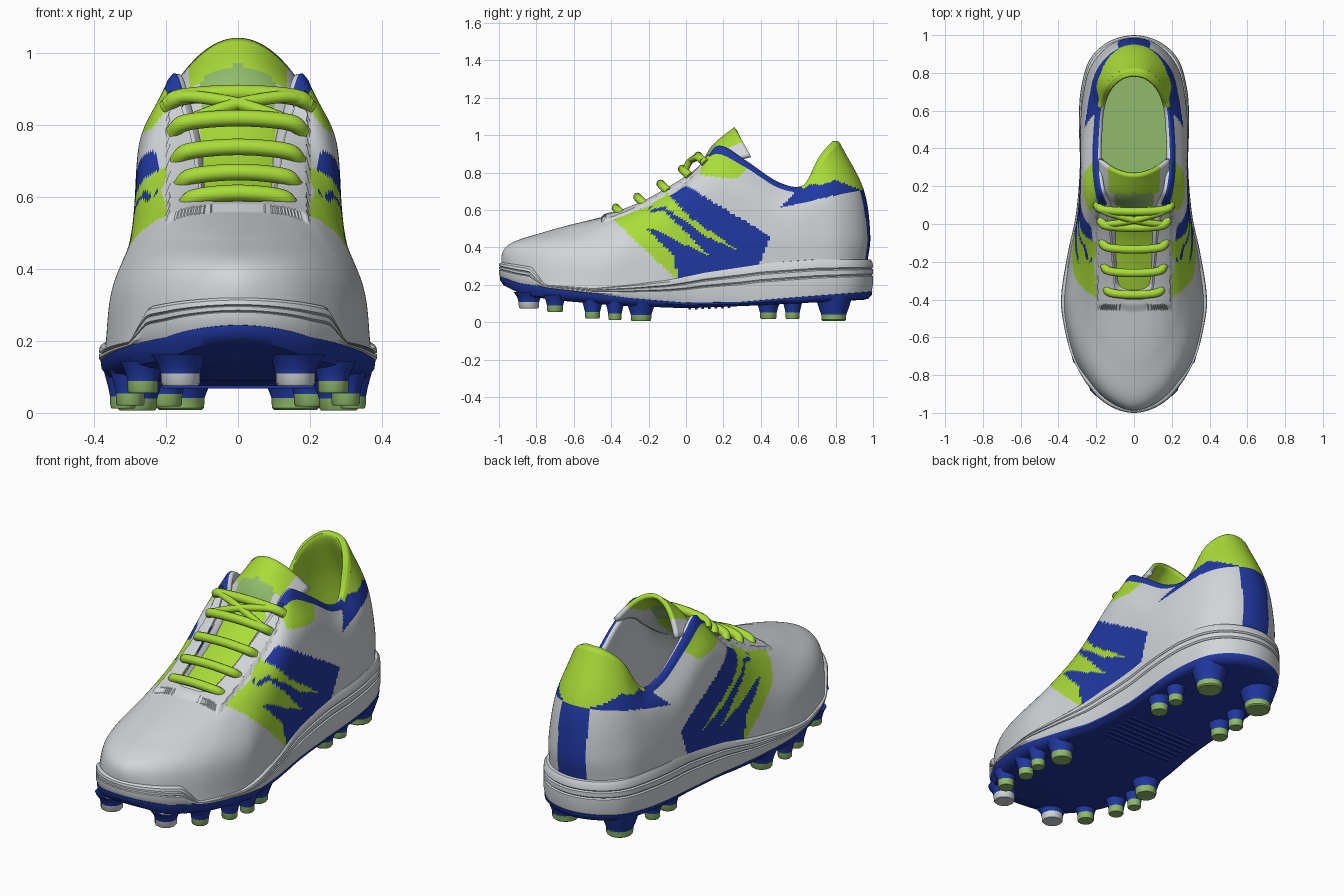
import bpy
import bmesh
from math import sin, cos, tau
from mathutils import Vector as V

if "Cube" in bpy.data.objects:
    bpy.data.objects.remove(bpy.data.objects["Cube"])


def material(name, rgb):
    m = bpy.data.materials.new(name)
    m.use_nodes = True
    m.diffuse_color = (*rgb, 1)
    bsdf = m.node_tree.nodes["Principled BSDF"]
    bsdf.inputs["Base Color"].default_value = (*rgb, 1)
    bsdf.inputs["Roughness"].default_value = 0.6
    return m


GREY, BLUE, LIME, PALE = range(4)
MATS = [material("light grey", (0.64, 0.67, 0.69)), material("royal blue", (0.015, 0.04, 0.36)),
        material("lime green", (0.4, 0.72, 0.04)), material("pale green", (0.28, 0.5, 0.15))]


def spline(pts, steps, mirrored=False):
    """Smooth curve through points; mirrored ends cross x = 0 squarely."""
    flip = lambda p: V((-p.x, p.y, p.z))
    p = [V(q) for q in pts]
    p = [flip(p[1]) if mirrored else p[0] * 2 - p[1]] + p + [flip(p[-2]) if mirrored else p[-1] * 2 - p[-2]]
    out = []
    for a, b, c, d in zip(p, p[1:], p[2:], p[3:]):
        for i in range(steps):
            t = i / steps
            out.append(0.5 * (2 * b + (c - a) * t + (2 * a - 5 * b + 4 * c - d) * t * t
                              + (3 * b - a - 3 * c + d) * t ** 3))
    return out + [p[-2]]


def full_loop(half):
    return half + [V((-p.x, p.y, p.z)) for p in half[-2:0:-1]]


def interp(y, table):
    for (a, u), (b, v) in zip(table, table[1:]):
        if y <= b:
            return u + (v - u) * max(0, (y - a) / (b - a))
    return table[-1][1]


def inside(y, z, poly):
    hit = False
    for (a, b), (c, d) in zip(poly, poly[1:] + poly[:1]):
        if (b > z) != (d > z) and y < (c - a) * (z - b) / (d - b) + a:
            hit = not hit
    return hit


def loft(name, rings, rule, closed=True, cap=False, angle=0.7):
    """Skin equal rings; rule(center, row) gives the colour of a face."""
    bm = bmesh.new()
    grid = [[bm.verts.new(p) for p in r] for r in rings]
    n = len(rings[0])
    for j in range(len(grid) - 1):
        for i in range(n if closed else n - 1):
            k = (i + 1) % n
            f = bm.faces.new((grid[j][i], grid[j][k], grid[j + 1][k], grid[j + 1][i]))
            f.material_index = rule(f.calc_center_median(), j)
    if cap:
        r = grid[-1]
        for i in range(n // 2):
            f = bm.faces.new(list(dict.fromkeys((r[i], r[i + 1], r[(n - i - 1) % n], r[(n - i) % n]))))
            f.material_index = rule(f.calc_center_median(), len(grid))
    bmesh.ops.recalc_face_normals(bm, faces=bm.faces)
    me = bpy.data.meshes.new(name)
    bm.to_mesh(me)
    bm.free()
    for m in MATS:
        me.materials.append(m)
    ob = bpy.data.objects.new(name, me)
    bpy.context.collection.objects.link(ob)
    bpy.ops.object.select_all(action="DESELECT")
    ob.select_set(True)
    bpy.context.view_layer.objects.active = ob
    bpy.ops.object.shade_smooth_by_angle(angle=angle)
    return ob


# Control rings of the upper, toe to heel along the left half
base = [(0, -.985, .24), (.13, -.95, .23), (.23, -.86, .2), (.32, -.7, .18), (.37, -.45, .17),
        (.345, -.2, .2), (.3, .05, .25), (.28, .28, .29), (.28, .5, .31), (.27, .68, .32),
        (.23, .83, .32), (.13, .935, .32), (0, .97, .32)]
low = [(0, -.965, .4), (.12, -.915, .4), (.22, -.81, .39), (.3, -.65, .37), (.345, -.42, .36),
       (.32, -.2, .4), (.295, .05, .44), (.285, .28, .47), (.285, .5, .47), (.268, .68, .47),
       (.228, .83, .47), (.13, .945, .47), (0, .985, .47)]
high = [(0, -.75, .485), (.09, -.72, .485), (.17, -.62, .49), (.225, -.5, .495), (.25, -.33, .53),
        (.26, -.14, .6), (.272, .08, .72), (.275, .24, .74), (.265, .48, .62), (.245, .67, .63),
        (.2, .81, .68), (.115, .91, .7), (0, .95, .71)]
top = [(0, -.4, .575), (.07, -.39, .575), (.1, -.34, .59), (.115, -.2, .65), (.13, -.03, .75),
       (.155, .08, .83), (.19, .17, .93), (.21, .32, .85), (.205, .5, .735), (.19, .64, .72),
       (.15, .74, .87), (.08, .805, .94), (0, .825, .955)]

# Painted side panels in side profile (y, z)
lime_panel = [(-.39, .55), (-.2, .62), (-.1, .69), (.1, .5), (-.02, .2)]
blue_panel = [(-.2, .61), (0, .73), (.45, .46), (.39, .3), (.18, .25), (-.03, .2), (-.07, .36),
              (-.22, .51), (-.1, .47)]
claws = [[(-.2, .6), (-.1, .69), (.02, .56), (.14, .48), (.27, .39), (.1, .46), (-.02, .55), (-.12, .62)],
         [(-.22, .58), (-.12, .6), (.02, .46), (.12, .36), (-.04, .43), (-.22, .52)]]
eyelet_tab = [(.07, .79), (.12, .94), (.35, .84), (.28, .77), (.2, .77)]
heel_tab = [(.66, .74), (.72, .735), (.8, .76), (.93, .71), (1.1, .71), (1.1, 1.1), (.6, 1.1)]
ankle_patch = [(.5, .61), (.93, .71), (.93, .79), (.7, .9), (.5, .76), (.58, .69)]
ROWS = 20


def upper_colour(c, row):
    y, z = c.y, c.z
    if inside(y, z, heel_tab):
        return LIME
    if row >= 3 * ROWS - 3 and .1 < y < .68:
        return BLUE
    if inside(y, z, eyelet_tab):
        return LIME
    if inside(y, z, ankle_patch) or (y > .85 and abs(c.x) < .085):
        return BLUE
    if abs(c.x) > .19:
        if any(inside(y, z, p) for p in claws):
            return LIME
        if inside(y, z, blue_panel):
            return BLUE
        if inside(y, z, lime_panel):
            return LIME
    return GREY


# Upper, with the raised lace stay around the throat
columns = [spline(col, ROWS) for col in zip(*[spline(r, 16, True) for r in (base, low, high, top)])]
for p in (p for col in columns for p in col):
    if p.x < .195 and -.44 < p.y < .12 and p.z > .5:
        p.z += .014
loft("upper", [full_loop(list(r)) for r in zip(*columns)], upper_colour)


# Padded collar and lining, rolling in from the top edge
def shrink(ring, s, dz, flat=None):
    return [V((x * s, .35 + (y - .35) * (s + 1) / 2, z + dz if flat is None else flat)) for x, y, z in ring]


def lining_colour(c, row):
    if c.y > .62 and c.z > .45:
        return LIME
    return BLUE if row < 7 and c.y > .1 else GREY


inner = [top, shrink(top, .92, .014), shrink(top, .82, -.02), shrink(high, .74, -.04), shrink(low, .78, 0, .29)]
cols = [spline(col, 6) for col in zip(*[spline(r, 8, True) for r in inner])]
loft("collar_lining", [full_loop(list(r)) for r in zip(*cols)], lining_colour)
foot = full_loop(spline(shrink(low, .8, 0, .34), 6, True))
loft("insole", [[p - V((0, 0, .04)) for p in foot], foot], lambda c, r: PALE, cap=True)

# Midsole and outsole follow one footprint
footprint = spline([(0, -1, 0), (.12, -.968, 0), (.225, -.88, 0), (.325, -.71, 0), (.378, -.5, 0),
                    (.384, -.36, 0), (.35, -.15, 0), (.308, .05, 0), (.287, .3, 0), (.292, .55, 0),
                    (.28, .72, 0), (.235, .87, 0), (.135, .965, 0), (0, 1, 0)], 10, True)
rim = [(-1, .32), (-.84, .295), (-.76, .2), (-.5, .18), (-.3, .2), (-.1, .225), (.1, .27), (.4, .315),
       (.7, .335), (1, .335)]
seam = [(-1, .24), (-.9, .205), (-.7, .175), (-.5, .15), (-.3, .125), (0, .1), (.3, .105), (.6, .13), (1, .16)]
ground = [(-1, .19), (-.9, .14), (-.7, .115), (-.4, .09), (0, .075), (.4, .09), (1, .12)]


def sole_ring(inset, a, b, t, dz=0):
    return full_loop([V((p.x * (1 - inset * 3), p.y * (1 - inset),
                         interp(p.y, a) * (1 - t) + interp(p.y, b) * t + dz)) for p in footprint])


steps = [(.02, -.05), (.008, 0), (0, .25), (0, .5), (.007, .53), (0, .57), (0, .7), (.007, .73),
         (0, .77), (.003, .92), (.012, 1), (.04, 1.02)]
loft("midsole", [sole_ring(d, seam, rim, t) for d, t in steps], lambda c, r: GREY, angle=.5)
loft("outsole", [sole_ring(d, seam, ground, t, dz) for d, t, dz in
                 ((.03, 0, .01), (.004, 0, .004), (.006, .3, 0), (.025, .85, 0), (.05, 1, 0))],
     lambda c, r: BLUE, cap=True)


# Ribs under the arch
def box_ring(y, w, h, z):
    return [V((sx * w, y + sy * h, z)) for sx, sy in ((-1, -1), (1, -1), (1, 1), (-1, 1))]


for i in range(7):
    y = .02 + i * .035
    z = interp(y, ground)
    loft("arch_rib", [box_ring(y, .22, .009, z + .01), box_ring(y, .21, .006, z - .008)],
         lambda c, r: BLUE, cap=True)


# Studs with coloured tips: x, y, radius, bottom height
def disc(x, y, r, z):
    return [V((x + r * cos(tau * k / 12), y + r * sin(tau * k / 12), z)) for k in range(12)]


for x, y, r, z in [(.16, -.84, .055, .075), (.265, -.7, .043, .055), (.3, -.5, .04, .02), (.32, -.38, .036, .012),
                   (.28, -.24, .055, .006), (.2, .44, .045, .018), (.2, .57, .038, .018), (.16, .79, .067, .008)]:
    tip = GREY if y < -.8 else PALE
    for side in (-1, 1):
        cx = side * x
        loft("stud", [disc(cx, y, r * 1.5, interp(y, ground) + .03), disc(cx, y, r * 1.15, z + .06),
                      disc(cx, y, r, z + .034), disc(cx, y, r * .98, z + .006), disc(cx, y, r * .88, z)],
             lambda c, row: tip if row > 1 else BLUE, cap=True)


# Tongue: arched strip, tapering down into the throat
def tongue_colour(c, row):
    if c.y > .17 and abs(c.x) < .13:
        return LIME
    if c.y < .17 and abs(c.x) < .1:
        return PALE if c.y > .1 else LIME
    return GREY


spine = spline([(0, -.4, .55), (0, -.1, .685), (0, .07, .82), (0, .15, .94), (0, .265, 1.035)], 8)
rings = []
for p in spine:
    w = interp(p.y, [(-.4, .11), (-.1, .13), (.08, .165), (.17, .18), (.27, .18)])
    drop = interp(p.y, [(-.4, .01), (-.1, .02), (.08, .05), (.17, .1), (.27, .15)])
    rings.append([V((w * s, p.y + drop * .55 * s * s, p.z - drop * s * s)) for s in (k / 14 - 1 for k in range(29))])
tongue = loft("tongue", rings, tongue_colour, closed=False)
mod = tongue.modifiers.new("padding", "SOLIDIFY")
mod.thickness = .022
mod.offset = 0


# Laces: bowed bars and a crossing pair at the top
def lace(pts, radius=.023):
    cu = bpy.data.curves.new("lace", "CURVE")
    cu.dimensions = "3D"
    cu.bevel_depth = radius
    cu.bevel_resolution = 3
    cu.use_fill_caps = True
    path = spline(pts, 6)
    sp = cu.splines.new("POLY")
    sp.points.add(len(path) - 1)
    for q, p in zip(sp.points, path):
        q.co = (*p, 1)
    cu.materials.append(MATS[LIME])
    bpy.context.collection.objects.link(bpy.data.objects.new("lace", cu))


for y, z, w in [(-.365, .612, .15), (-.25, .67, .16), (-.125, .74, .17), (-.01, .82, .18), (.075, .89, .2)]:
    lace([(-w, y + .03, z - .04), (-w * .8, y, z - .012), (0, y - .01, z), (w * .8, y, z - .012),
          (w, y + .03, z - .04)])
for s in (-1, 1):
    lace([(s * .2, .09, .86), (s * .14, .06, .88), (0, .02, .86), (s * -.12, 0, .82), (s * -.17, 0, .79)], .018)
